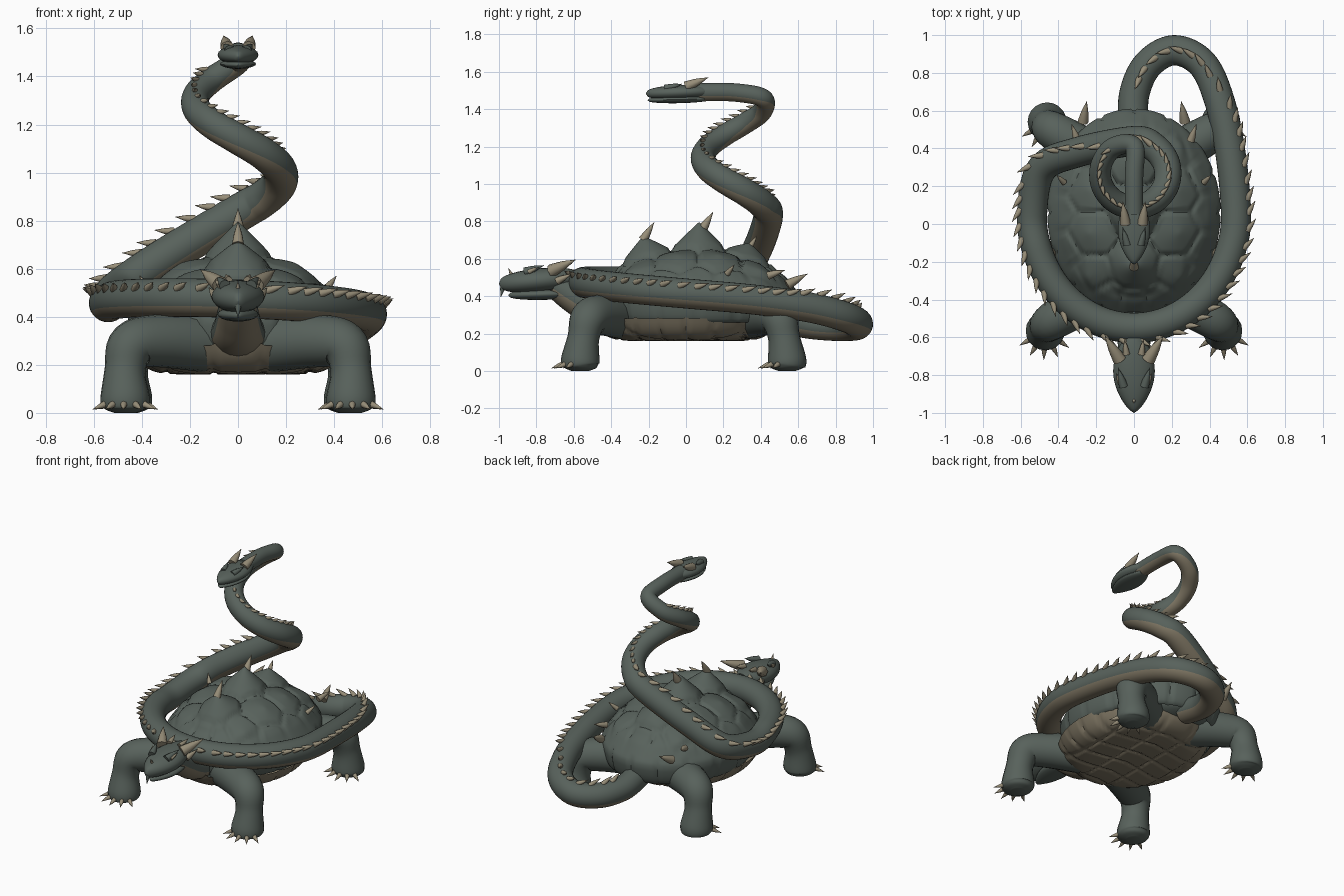
import bpy, bmesh, math
from math import sin, cos, pi, tau, sqrt
from mathutils import Vector

cube = bpy.data.objects.get("Cube")
if cube:
    bpy.data.objects.remove(cube)


def material(name, red, green, blue):
    mat = bpy.data.materials.new(name)
    mat.use_nodes = True
    colour = (red, green, blue, 1)
    mat.diffuse_color = colour
    mat.node_tree.nodes["Principled BSDF"].inputs["Base Color"].default_value = colour
    return mat


skin = material("grey green skin", .097, .121, .106)
belly = material("dull tan belly", .21, .18, .125)
horn = material("pale horn", .31, .27, .19)
dark = material("dark mouth", .02, .02, .02)
UP = Vector((0, 0, 1))
BACK = Vector((0, 1, 0))


def finish(bm, name, *materials):
    bmesh.ops.recalc_face_normals(bm, faces=bm.faces)
    mesh = bpy.data.meshes.new(name)
    bm.to_mesh(mesh)
    bm.free()
    for mat in materials:
        mesh.materials.append(mat)
    mesh.shade_smooth()
    mesh.set_sharp_from_angle(angle=math.radians(50))
    part = bpy.data.objects.new(name, mesh)
    bpy.context.collection.objects.link(part)


def bridge(bm, first, second):
    count = len(first)
    return [bm.faces.new((first[k], first[(k + 1) % count], second[(k + 1) % count], second[k]))
            for k in range(count)]


def knot(x, y, z, width, height=None):
    return Vector((x, y, z, width, width if height is None else height))


def smooth_path(knots, steps):
    """Rounded curve through the knots, radii included."""
    rows = []
    last = len(knots) - 1
    for i in range(last):
        start, end = knots[i], knots[i + 1]
        leave = (end - knots[max(i - 1, 0)]) / 2
        arrive = (knots[min(i + 2, last)] - start) / 2
        for s in range(steps):
            t = s / steps
            blend = t * t * (3 - 2 * t)
            rows.append(start * (1 - blend) + end * blend
                        + leave * (t * (1 - t) ** 2) - arrive * (t * t * (1 - t)))
    return rows + [knots[last]]


def add_tube(bm, knots, sides=20, steps=6, ref=UP, under=None):
    """Loft ellipses along a curve; faces below the 'under' cosine take the second colour."""
    rows = smooth_path(knots, steps)
    points = [Vector(row[:3]) for row in rows]
    rings, frames = [], []
    for i, row in enumerate(rows):
        along = (points[min(i + 1, len(rows) - 1)] - points[max(i - 1, 0)]).normalized()
        side = along.cross(ref).normalized()
        top = side.cross(along)
        width, height = max(row[3], .001), max(row[4], .001)
        frames.append((points[i], along, top, width))
        rings.append([bm.verts.new(points[i] + side * width * sin(tau * k / sides)
                                   + top * height * cos(tau * k / sides)) for k in range(sides)])
    for first, second in zip(rings, rings[1:]):
        for k, face in enumerate(bridge(bm, first, second)):
            if under is not None and cos(tau * (k + .5) / sides) < under:
                face.material_index = 1
    bm.faces.new(rings[0])
    bm.faces.new(rings[-1])
    return frames


def tube(name, knots, *materials, **options):
    bm = bmesh.new()
    frames = add_tube(bm, knots, **options)
    finish(bm, name, *materials)
    return frames


def spindle(name, start, end, width, height, mat):
    """Blunt at the start, widest before the middle, rounded to a tip at the end."""
    knots = []
    for i in range(33):
        t = i / 32
        swell = max(sin(pi * (.1 + .9 * t)), 0) ** .7
        knots.append(knot(*Vector(start).lerp(Vector(end), t), width * swell, height * sqrt(swell)))
    tube(name, knots, mat, steps=1)


def add_spike(bm, base, reach):
    base, reach = Vector(base), Vector(reach)
    radius = reach.length / 4.5
    ref = BACK if abs(reach.normalized().z) > .9 else UP
    middle = base + reach / 2
    add_tube(bm, [knot(*base, radius), knot(*middle, radius * .65), knot(*(base + reach), 0)],
             sides=8, steps=3, ref=ref)


def spikes(name, mat, *pairs):
    """Spikes from base and reach, mirrored when they stand off the centre line."""
    bm = bmesh.new()
    for base, reach in pairs:
        for side in (1, -1) if base[0] else (1,):
            add_spike(bm, (base[0] * side, *base[1:]), (reach[0] * side, *reach[1:]))
    finish(bm, name, mat)


# Shell and belly plate: polar grids shaped by a height rule
HALF_WIDTH, HALF_LENGTH, MIDDLE = .45, .54, .06


def polar(name, profile, shape, mat):
    bm = bmesh.new()
    count = 144
    rings = [[bm.verts.new(shape(radius, z, tau * k / count)) for k in range(count)]
             for radius, z in profile]
    for first, second in zip(rings, rings[1:]):
        bridge(bm, first, second)
    bm.faces.new(rings[0])
    finish(bm, name, mat)


def on_shell(radius, angle):
    return HALF_WIDTH * radius * cos(angle), MIDDLE + HALF_LENGTH * radius * sin(angle)


ridge = [(0, -.23, .12), (0, .07, .15), (0, .34, .08)]
plates = ridge + [(0, -.45, .01), (0, .54, .01)]
for side in (1, -1):
    plates += [(side * .24, .23 * i - .28, .03) for i in range(4)]
    for i in range(-3, 4):
        x, y = on_shell(.95, i * .4)
        plates.append((side * x, y, 0))


def shell_shape(radius, z, angle):
    if radius >= 1 or z < .42:
        seam = max(0, 1 - abs(sin(angle * 8)) * 5)
        return *on_shell(radius * (1 - seam / 50), angle), z
    x, y = on_shell(radius, angle)
    near = sorted((math.hypot(x - px, y - py), rise) for px, py, rise in plates)
    groove = .018 * min((near[1][0] - near[0][0]) * 30, 1)
    mound = max(rise * max(0, 1 - gap / .17) ** 1.1 for gap, rise in near)
    return x, y, z + (groove + mound) * min(1, (1 - radius) * 8)


def plate_shape(radius, z, angle):
    x, y = HALF_WIDTH * radius * cos(angle), .5 * radius * sin(angle)
    column = abs(x % .2 - .1)
    row = abs((y + abs(x) / 6) % .14 - .07)
    groove = max(0, 1 - min(column, row) * 60)
    return x * (1 - groove / 60), y, z + groove / 90


steps = [max(i, .1) / 45 for i in range(46)]
dome = [(t, .42 + .21 * (1 - t ** 2.4)) for t in steps]
flank = [(.93 + .09 * cos(i * pi / 12), .4 - .14 * sin(i * pi / 12)) for i in range(7)]
polar("shell", dome + flank, shell_shape, skin)
polar("belly_plate", [(t, .16 + .12 * t ** 9) for t in steps], plate_shape, belly)
spindle("body_core", (0, -.45, .31), (0, .62, .31), .4, .1, skin)

# Legs and claws
for label, foot_x, foot_y in (("front", .47, -.565), ("rear", .46, .54)):
    for name, side in (("left", 1), ("right", -1)):
        x = foot_x * side
        tube(f"{label}_{name}_leg", [
            knot(x * .3, foot_y * .6, .29, .12), knot(x * .7, foot_y * .8, .3, .11),
            knot(x * .94, foot_y * .92, .28, .1), knot(x, foot_y * .97, .18, .085),
            knot(x, foot_y, .06, .103), knot(x, foot_y, .02, .09), knot(x, foot_y, 0, .045)],
            skin, ref=BACK)
    turns = [i / 2 + .05 for i in range(-2, 3)]
    spikes(f"{label}_claws", horn, *[
        ((foot_x + sin(a) * .085, foot_y - cos(a) * .085, .04), (sin(a) * .07, -cos(a) * .07, -.025))
        for a in turns])

# Main head and neck
tube("neck", [knot(0, -.3, .32, .14, .1), knot(0, -.48, .34, .11, .1),
              knot(0, -.6, .4, .09), knot(0, -.7, .46, .08, .07)], skin, belly, under=-.4)
spindle("skull", (0, -.6, .5), (0, -1, .465), .11, .065, skin)
spindle("lower_jaw", (0, -.6, .415), (0, -.95, .405), .085, .03, skin)
spindle("mouth", (0, -.6, .435), (0, -.85, .43), .06, .025, dark)
spikes("beak_and_brows", skin, ((0, -.975, .47), (0, -.015, -.075)), ((.055, -.86, .53), (.03, .1, .035)))
spikes("head_horns", horn, ((.075, -.72, .535), (.08, .13, .06)), ((.04, -.69, .55), (.01, .08, .025)),
       ((.09, -.69, .48), (.03, .08, .04)), ((.075, -.84, .53), (.02, .05, .025)),
       ((0, -.93, .51), (0, -.02, .04)))

# Spikes on the shell
spikes("ridge_spikes", horn, *[((x, y, .58 + rise), (0, rise / 2, rise * .8)) for x, y, rise in ridge])
spikes("rim_spikes", horn, ((.27, .54, .46), (-.02, .11, .06)), ((.3, .44, .51), (.03, .09, .03)),
       ((.37, .22, .52), (.04, .04, .05)))


# Serpent tail: loops out behind, rings the shell, then coils upward
def serpent(x, y, z):
    return knot(x, y, z, min(.08, .08 - .045 * (z - .8)))


path = [serpent(0, .5, .28), serpent(0, .68, .25), serpent(.07, .84, .24), serpent(.21, .92, .25),
        serpent(.36, .85, .29), serpent(.45, .66, .34), serpent(.51, .38, .38)]
for i in range(11):
    t = i / 10
    path.append(serpent(.54 * cos(pi * t), .05 - .6 * sin(pi * t), .41 + .07 * sin(pi * t * .75)))
path += [serpent(-.49, .29, .52), serpent(-.3, .38, .65)]
for i in range(10):
    t = i / 10
    path.append(serpent(.18 * sin(tau * t), .265 + .175 * cos(tau * t), .83 + .62 * t))
path += [serpent(0, .41, 1.46), serpent(0, .25, 1.49), serpent(0, .05, 1.49)]
frames = tube("serpent_body", path, skin, belly, sides=28, steps=8, under=-.42)

# Swept spines along the serpent's back, leaning outward where it rings the shell
bm = bmesh.new()
run, previous = 0, frames[0][0]
for point, along, top, radius in frames[12:-24]:
    run += (point - previous).length
    previous = point
    size = .065 if point.z < .9 else .045
    if run > size:
        run = 0
        outward = Vector((point.x, point.y, 0)).normalized()
        tilt = max(0, min(1.6, (.75 - point.z) * 6, (.75 - point.y) * 6))
        lean = top + outward * tilt
        normal = (lean - along * lean.dot(along)).normalized()
        add_spike(bm, point + normal * radius * .9, normal * size * .75 - along * size)
finish(bm, "serpent_spines", horn)

# Serpent head
spindle("serpent_skull", (0, .12, 1.495), (0, -.215, 1.483), .085, .04, skin)
spindle("serpent_jaw", (0, .1, 1.455), (0, -.205, 1.448), .075, .02, skin)
spindle("serpent_mouth", (0, .08, 1.465), (0, -.13, 1.463), .06, .02, dark)
spikes("serpent_horns", horn, ((.045, 0, 1.52), (.015, .12, .05)))
spikes("serpent_brows", skin, ((.035, -.11, 1.51), (.025, .09, .025)))
